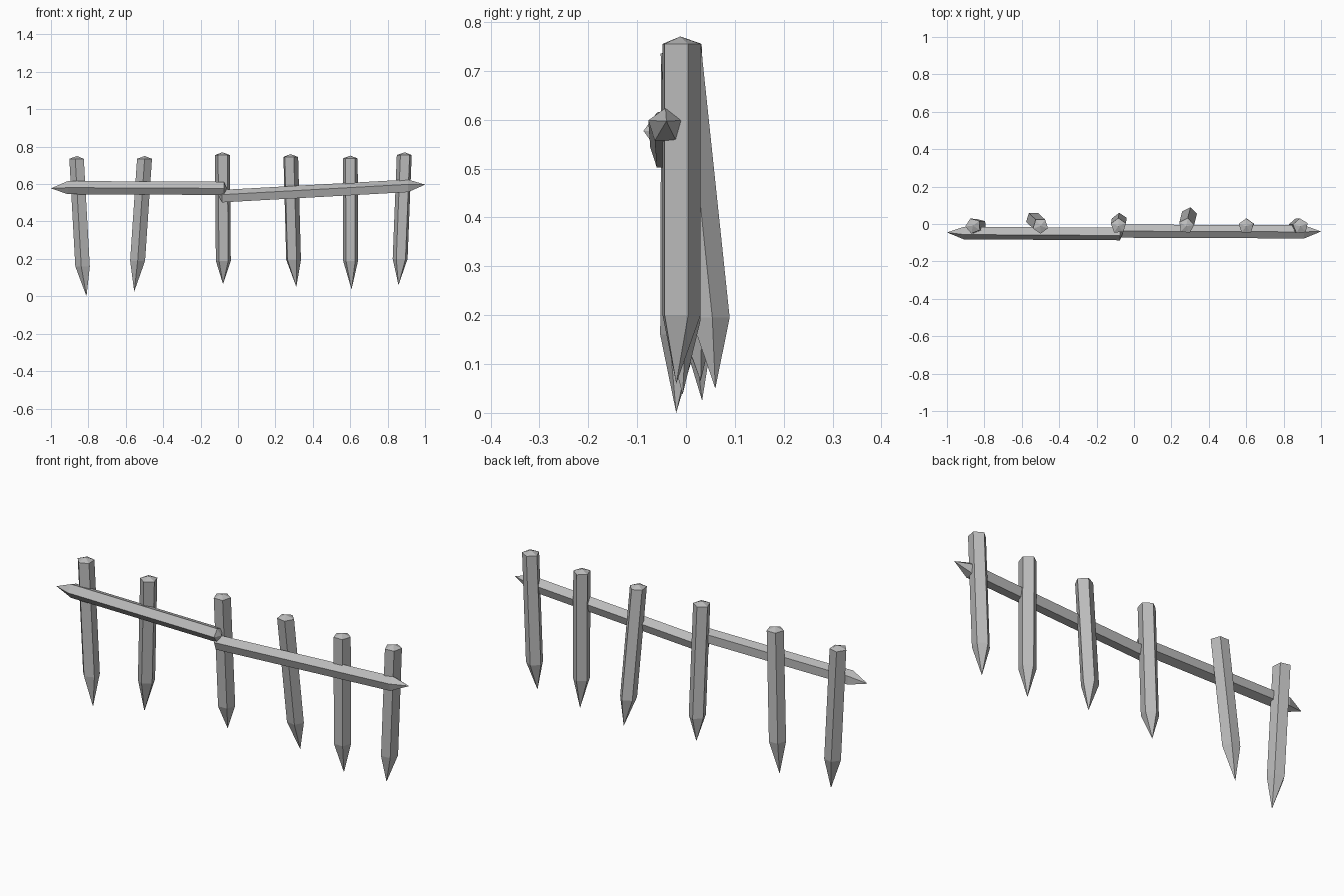
import bpy, bmesh, math
from mathutils import Vector

if "Cube" in bpy.data.objects:
    bpy.data.objects.remove(bpy.data.objects["Cube"], do_unlink=True)

grey = bpy.data.materials.new("weathered grey wood")
grey.use_nodes = True
grey.diffuse_color = (0.5, 0.5, 0.5, 1)
grey.node_tree.nodes["Principled BSDF"].inputs["Base Color"].default_value = (0.5, 0.5, 0.5, 1)


def stake(name, blunt, shoulder, tip, u, v, radius, twist, dome=0.015):
    """Five-sided stick with a shallow domed end and a sharpened end."""
    blunt, shoulder, tip = Vector(blunt), Vector(shoulder), Vector(tip)
    axis = (shoulder - blunt).normalized()
    bm = bmesh.new()
    rings = []
    for centre in (blunt, shoulder):
        ring = []
        for i in range(5):
            a = math.radians(twist + 72 * i)
            ring.append(bm.verts.new(centre + radius * (math.cos(a) * u + math.sin(a) * v)))
        rings.append(ring)
    cap = bm.verts.new(blunt - axis * dome)
    point = bm.verts.new(tip)
    for i in range(5):
        j = (i + 1) % 5
        bm.faces.new((rings[0][i], rings[0][j], rings[1][j], rings[1][i]))
        bm.faces.new((rings[0][j], rings[0][i], cap))
        bm.faces.new((rings[1][i], rings[1][j], point))
    bmesh.ops.recalc_face_normals(bm, faces=bm.faces)
    mesh = bpy.data.meshes.new(name)
    bm.to_mesh(mesh)
    bm.free()
    mesh.materials.append(grey)
    obj = bpy.data.objects.new(name, mesh)
    bpy.context.collection.objects.link(obj)


X, Y, Z = Vector((1, 0, 0)), Vector((0, 1, 0)), Vector((0, 0, 1))

# Upright posts: top centre, shoulder centre, buried tip, twist
posts = [
    ((-0.86, -0.01, 0.735), (-0.828, -0.012, 0.16), (-0.81, -0.02, 0.0), 40),
    ((-0.50, -0.01, 0.735), (-0.537, 0.025, 0.19), (-0.555, 0.033, 0.025), 55),
    ((-0.083, -0.01, 0.755), (-0.078, 0.018, 0.19), (-0.08, 0.03, 0.065), 20),
    ((0.28, -0.01, 0.745), (0.295, 0.048, 0.195), (0.312, 0.06, 0.05), 80),
    ((0.60, -0.012, 0.737), (0.602, -0.012, 0.19), (0.607, -0.007, 0.037), 18),
    ((0.89, -0.012, 0.755), (0.868, -0.012, 0.2), (0.858, -0.02, 0.06), 23),
]
for n, (top, shoulder, tip, twist) in enumerate(posts, 1):
    stake(f"post_{n}", top, shoulder, tip, X, Y, 0.042, twist)

# Cross rails fixed to the front, sharpened at their outer ends
stake("right_rail", (-0.075, -0.05, 0.577), (-0.91, -0.045, 0.581), (-1, -0.045, 0.577),
      Y, Z, 0.037, 36)
stake("left_rail", (-0.085, -0.038, 0.532), (0.91, -0.042, 0.587), (1, -0.04, 0.597),
      Y, Z, 0.037, 90)
